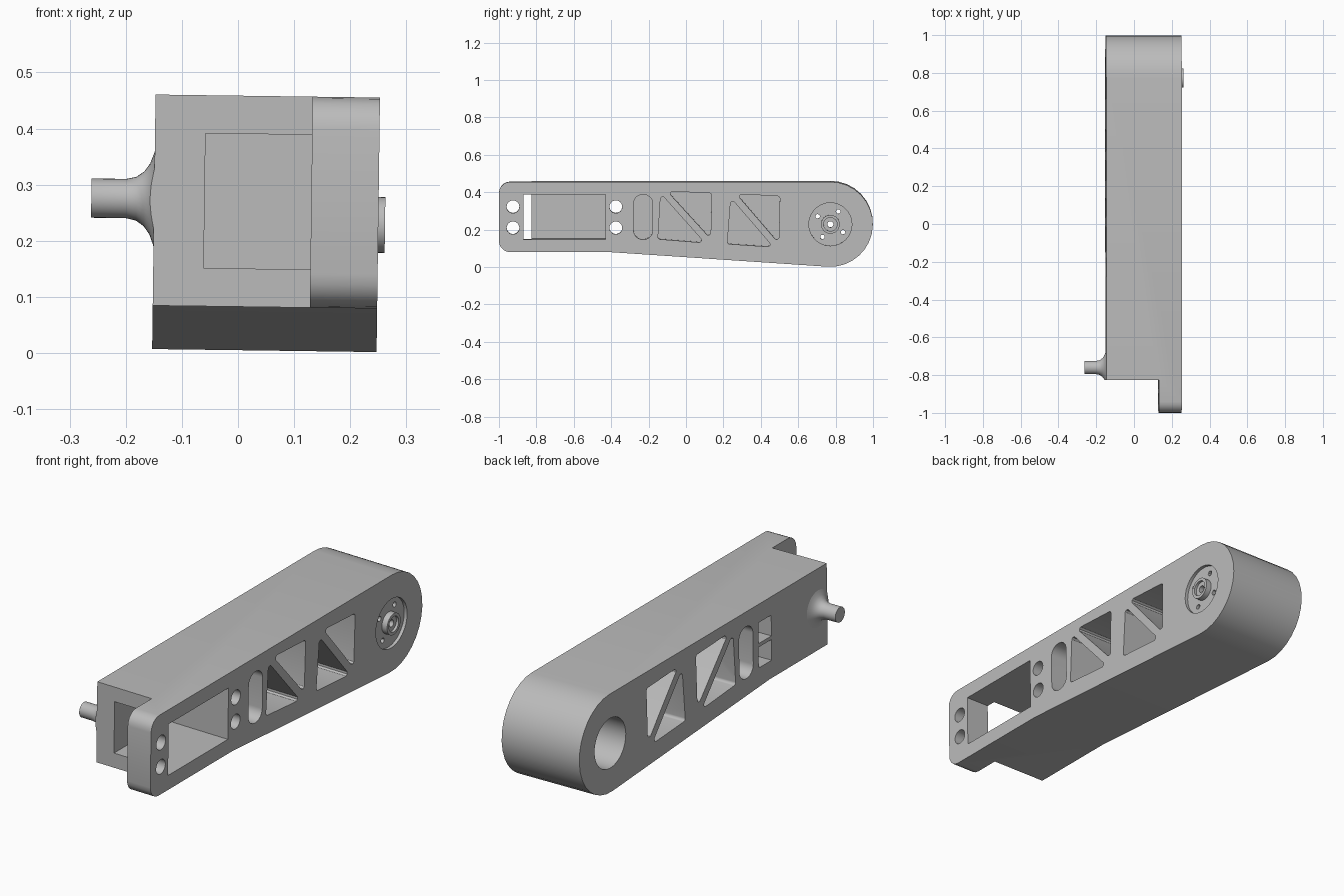
import bpy, bmesh
from math import sin, cos, pi, radians
from mathutils import Matrix, Vector

cube = bpy.data.objects.get("Cube")
if cube:
    bpy.data.objects.remove(cube, do_unlink=True)

grey = bpy.data.materials.new("matte_grey")
grey.use_nodes = True
grey.diffuse_color = (0.5, 0.5, 0.5, 1)
grey.node_tree.nodes["Principled BSDF"].inputs["Base Color"].default_value = (0.5, 0.5, 0.5, 1)

# The whole arm leans very slightly about its long axis
PIVOT = Vector((0.05, 0, 0.23))
LEAN = Matrix.Translation(PIVOT) @ Matrix.Rotation(0.0135, 4, 'Y') @ Matrix.Translation(-PIVOT)
LEFT, RIGHT, STEP = 0.25, -0.15, 0.13
HUB = (0.772, 0.231)


def make(name, bm):
    bmesh.ops.recalc_face_normals(bm, faces=bm.faces)
    mesh = bpy.data.meshes.new(name)
    bm.to_mesh(mesh)
    bm.free()
    mesh.materials.append(grey)
    obj = bpy.data.objects.new(name, mesh)
    bpy.context.collection.objects.link(obj)
    return obj


def prism(name, outline, x0, x1):
    """Extrude a (y, z) outline along x."""
    bm = bmesh.new()
    face = bm.faces.new([bm.verts.new((x0, y, z)) for y, z in outline])
    ext = bmesh.ops.extrude_face_region(bm, geom=[face])
    verts = [v for v in ext["geom"] if isinstance(v, bmesh.types.BMVert)]
    bmesh.ops.translate(bm, verts=verts, vec=(x1 - x0, 0, 0))
    return make(name, bm)


def arc(c, r, a0, a1, n):
    return [(c[0] + r * cos(radians(a0 + (a1 - a0) * i / n)),
             c[1] + r * sin(radians(a0 + (a1 - a0) * i / n))) for i in range(n + 1)]


def circle(c, r, n=24):
    return arc(c, r, 0, 360, n)[:-1]


def rect(y0, y1, z0, z1):
    return [(y0, z0), (y1, z0), (y1, z1), (y0, z1)]


def rounded(points, r, n=4):
    """Round every corner of a polygon with a tangent curve."""
    out = []
    pts = [Vector(p) for p in points]
    for i, p in enumerate(pts):
        a = (pts[i - 1] - p).normalized()
        b = (pts[(i + 1) % len(pts)] - p).normalized()
        half = a.angle(b) / 2
        reach = r / abs(sin(half) / cos(half))
        centre = p + (a + b).normalized() * (r / sin(half))
        s, e = p + a * reach - centre, p + b * reach - centre
        for k in range(n + 1):
            d = s.lerp(e, k / n).normalized() * r
            out.append(tuple(centre + d))
    return out


def lathe(name, profile, centre, steps=32):
    """Spin (x, radius) points about an axis parallel to x."""
    bm = bmesh.new()
    vs = [bm.verts.new((x, centre[0], centre[1] + r)) for x, r in profile]
    edges = [bm.edges.new(p) for p in zip(vs, vs[1:])]
    bmesh.ops.spin(bm, geom=vs + edges, cent=(0, *centre), axis=(1, 0, 0),
                   angle=2 * pi, steps=steps, use_merge=True)
    bmesh.ops.remove_doubles(bm, verts=bm.verts, dist=0.0002)
    return make(name, bm)


def carve(obj, cutters):
    for c in cutters:
        c.hide_render = True
        mod = obj.modifiers.new("cut", 'BOOLEAN')
        mod.operation, mod.solver, mod.object = 'DIFFERENCE', 'EXACT', c
    bpy.context.view_layer.update()
    deps = bpy.context.evaluated_depsgraph_get()
    mesh = bpy.data.meshes.new_from_object(obj.evaluated_get(deps))
    obj.modifiers.clear()
    obj.data = mesh
    for c in cutters:
        bpy.data.objects.remove(c, do_unlink=True)


def finish(obj, angle=30):
    obj.data.transform(LEAN)
    bpy.ops.object.select_all(action='DESELECT')
    obj.select_set(True)
    bpy.context.view_layer.objects.active = obj
    bpy.ops.object.shade_smooth_by_angle(angle=radians(angle))


# Arm body: tapered bar with a round rear end and rounded front corners
TOP, LOW = 0.458, 0.082
outline = (arc((-0.94, TOP - 0.06), 0.06, 180, 90, 5)
           + arc(HUB, TOP - HUB[1], 90, -93.6, 16)
           + [(-0.4, LOW)] + arc((-0.94, LOW + 0.06), 0.06, 270, 180, 5))
arm = prism("arm_body", outline, RIGHT, LEFT)

cutters = []


def cut(shape, x0, x1):
    cutters.append(prism("cutter", shape, x0, x1))


# Front step, motor pocket and hub bore
cut(rect(-1.2, -0.825, -0.2, 0.7), -0.4, STEP)
cut(rect(-0.87, -0.43, 0.15, 0.39), -0.06, 0.4)
cut(circle(HUB, 0.115, 32), -0.4, 0.4)

# Bolt holes, with square nut pockets on the right side
for z in (0.325, 0.212):
    cut(circle((-0.925, z), 0.034), 0, 0.4)
    cut(circle((-0.375, z), 0.034), -0.4, 0.4)
    cut(rect(-0.415, -0.32, z - 0.048, z + 0.048), -0.4, STEP)

# Lightening pockets on both sides of a thin central web
pockets = [rounded(rect(-0.28, -0.178, 0.15, 0.39), 0.048, 6)]
for corners in ([(-0.135, 0.395), (-0.15, 0.152), (0.1, 0.132)],
                [(-0.1, 0.408), (0.138, 0.397), (0.131, 0.155)],
                [(0.24, 0.372), (0.221, 0.126), (0.465, 0.11)],
                [(0.27, 0.393), (0.502, 0.381), (0.496, 0.13)]):
    pockets.append(rounded(corners, 0.012))
for shape in pockets:
    cut(shape, 0.06, 0.4)
    cut(shape, -0.4, 0.045)

carve(arm, cutters)
finish(arm)

# Output horn: disc in the bore with a raised, stepped hub and screw holes
horn = lathe("output_horn", [(0.205, 0.016), (0.205, 0.1155), (0.235, 0.1155), (0.235, 0.05),
                             (0.262, 0.05), (0.262, 0.036), (0.25, 0.036), (0.25, 0.016),
                             (0.205, 0.016)], HUB)
screws = [prism("cutter", circle((HUB[0] + 0.08 * cos(a), HUB[1] + 0.08 * sin(a)), 0.012, 12), 0, 0.4)
          for a in (radians(58 + 90 * i) for i in range(4))]
carve(horn, screws)
finish(horn)

# Pivot pin with a flared root, trimmed at the front face of the bar
pin = lathe("pivot_pin", [(-0.262, 0), (-0.262, 0.035), (-0.2, 0.035), (-0.182, 0.039),
                          (-0.168, 0.049), (-0.158, 0.063), (-0.152, 0.079), (-0.149, 0.088),
                          (-0.14, 0.088), (-0.14, 0)], (-0.76, 0.272))
carve(pin, [prism("cutter", rect(-1.2, -0.825, -0.2, 0.7), -0.4, 0)])
finish(pin)
